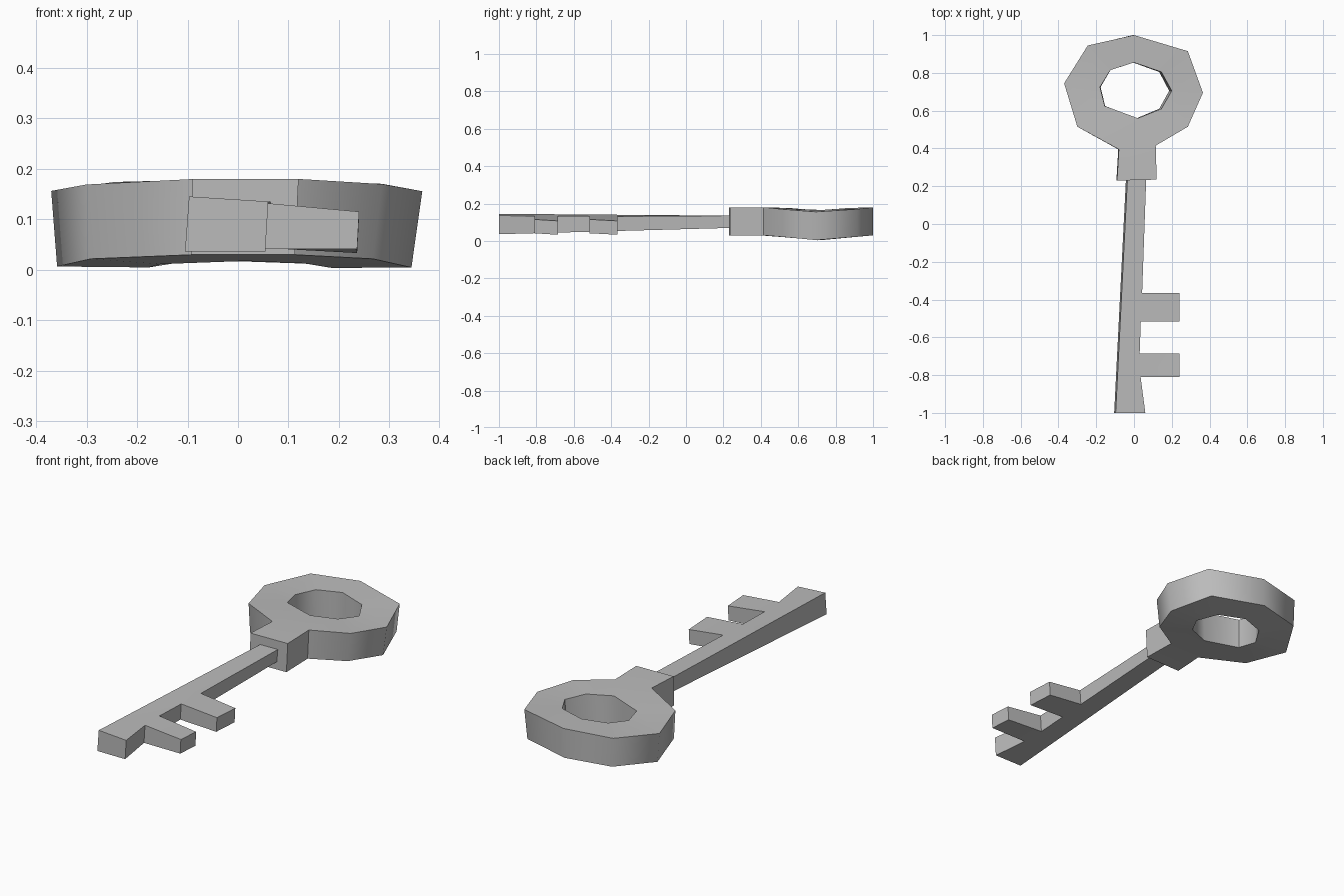
import bpy, bmesh, math
from mathutils import Vector

cube = bpy.data.objects.get("Cube")
if cube:
    bpy.data.objects.remove(cube, do_unlink=True)

grey = bpy.data.materials.new("plain grey metal")
grey.use_nodes = True
colour = (0.5, 0.5, 0.5, 1)
grey.diffuse_color = colour
grey.node_tree.nodes["Principled BSDF"].inputs["Base Color"].default_value = colour


def finish(bm, name):
    """Turn a bmesh into a shaded object."""
    bmesh.ops.recalc_face_normals(bm, faces=bm.faces)
    mesh = bpy.data.meshes.new(name)
    bm.to_mesh(mesh)
    bm.free()
    mesh.materials.append(grey)
    obj = bpy.data.objects.new(name, mesh)
    bpy.context.collection.objects.link(obj)
    bpy.ops.object.select_all(action='DESELECT')
    obj.select_set(True)
    bpy.context.view_layer.objects.active = obj
    bpy.ops.object.shade_smooth_by_angle(angle=math.radians(55))


# Bow: warped eight-sided ring, thinner towards the bottom, with a collar
def top_point(x, y):
    return x, y, min(0.18, 0.168 + 0.05 * abs(y - 0.71) - 0.1 * x * x)


def bottom_point(x, y):
    scale = 0.955 if y > 0.45 else 0.98
    return x * scale - 0.005, y, min(0.03, 0.003 + 0.095 * abs(y - 0.71))


rim = [(0.115, 0.415), (0.285, 0.515), (0.365, 0.695), (0.285, 0.915), (0, 1),
       (-0.245, 0.945), (-0.37, 0.745), (-0.30, 0.515), (-0.08, 0.395)]
hole = [(0.02, 0.56), (0.145, 0.61), (0.2, 0.705), (0.145, 0.805),
        (0, 0.855), (-0.125, 0.815), (-0.18, 0.725), (-0.155, 0.625)]
collar = [(-0.09, 0.23), (0.12, 0.235)]

bm = bmesh.new()
loops = {}
for side, place in (("top", top_point), ("bottom", bottom_point)):
    outer, inner, front = ([bm.verts.new(place(*p)) for p in pts]
                           for pts in (rim, hole, collar))
    loops[side] = outer + front, inner
    ring = inner + inner[:1]
    for i in range(len(rim) - 1):
        bm.faces.new((outer[i], outer[i + 1], ring[i + 1], ring[i]))
    bm.faces.new((outer[-1], outer[0], inner[0]))
    bm.faces.new((outer[-1], *front, outer[0]))
for upper, lower in zip(loops["top"], loops["bottom"]):
    for i in range(len(upper)):
        bm.faces.new((upper[i - 1], upper[i], lower[i], lower[i - 1]))
finish(bm, "bow_and_collar")

# Shaft: tapered bar lofted through stations of (y, right edge)
stations = [(-1, 0.06), (-0.81, 0.035), (-0.685, 0.03),
            (-0.515, 0.036), (-0.365, 0.043), (0.25, 0.065)]
bm = bmesh.new()
sections = []
for y, right in stations:
    t = (y + 1) / 1.25
    left = -0.097 + 0.063 * t
    top = 0.145 - 0.01 * t
    right_top = 0.131 + 0.004 * abs(2 * t - 1)
    base = 0.036 + 0.034 * t
    corners = [(left, top), (right, right_top), (right - 0.006, base), (left - 0.008, base)]
    sections.append([bm.verts.new((x, y, z)) for x, z in corners])
teeth = []
for k in range(len(sections) - 1):
    a, b = sections[k], sections[k + 1]
    for i in range(4):
        j = (i + 1) % 4
        face = bm.faces.new((a[i], a[j], b[j], b[i]))
        if i == 1 and k in (1, 3):
            teeth.append(face)
bm.faces.new(sections[0])
bm.faces.new(sections[-1])

# Teeth: two bits pulled out of the shaft's side, drooping slightly
for face in teeth:
    new = bmesh.ops.extrude_discrete_faces(bm, faces=[face])["faces"][0]
    back = max(v.co.y for v in new.verts)
    middle = new.calc_center_median().z
    for v in new.verts:
        is_back = abs(v.co.y - back) < 0.01
        high = v.co.z > middle
        z = 0.115 if high else 0.041
        v.co = Vector((0.24 if high else 0.236, v.co.y, z - (0.008 if is_back else 0)))
finish(bm, "shaft_and_teeth")
